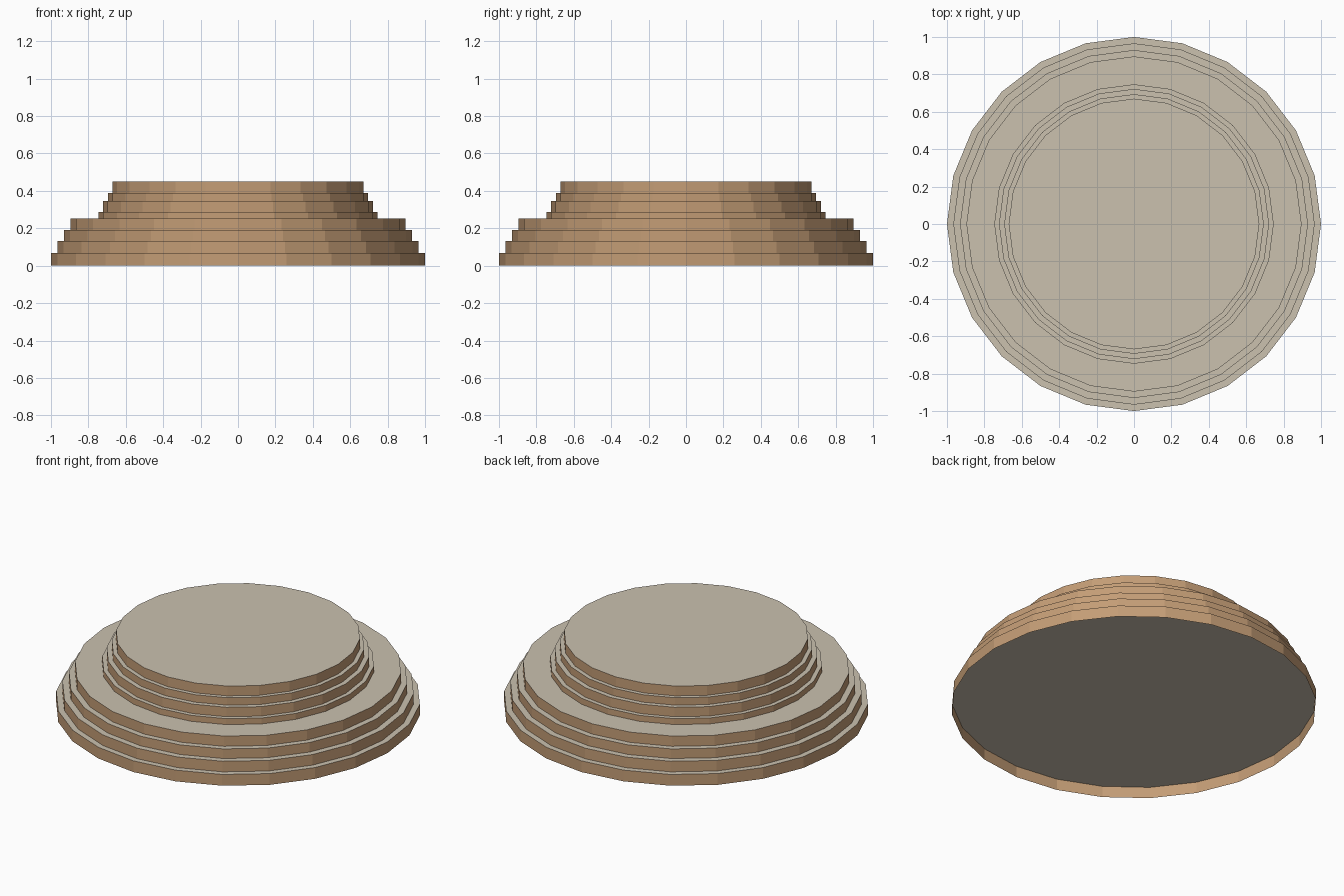
import bpy, bmesh, math

if "Cube" in bpy.data.objects:
    bpy.data.objects.remove(bpy.data.objects["Cube"])

SIDES = 24


def material(name, rgb):
    m = bpy.data.materials.new(name)
    m.diffuse_color = (*rgb, 1.0)
    m.use_nodes = True
    m.node_tree.nodes["Principled BSDF"].inputs["Base Color"].default_value = m.diffuse_color
    return m


side_mat = material("tan side", (0.552, 0.337, 0.181))
top_mat = material("grey beige top", (0.597, 0.533, 0.429))


def step(name, radius, z0, z1):
    """One step: an open-bottomed ring wall with a flat lid."""
    bm = bmesh.new()
    angles = [math.tau * i / SIDES for i in range(SIDES)]
    low, high = ([bm.verts.new((radius * math.cos(a), radius * math.sin(a), z))
                  for a in angles] for z in (z0, z1))
    for i in range(SIDES):
        j = (i + 1) % SIDES
        bm.faces.new((low[i], low[j], high[j], high[i])).material_index = 0
    bm.faces.new(high).material_index = 1
    mesh = bpy.data.meshes.new(name)
    bm.to_mesh(mesh)
    bm.free()
    mesh.materials.append(side_mat)
    mesh.materials.append(top_mat)
    bpy.context.collection.objects.link(bpy.data.objects.new(name, mesh))


# Radius and top height of each step, from the ground up
lower_tier = [(1.0, 0.068), (0.966, 0.132), (0.93, 0.19), (0.896, 0.252)]
upper_tier = [(0.747, 0.288), (0.722, 0.345), (0.694, 0.39), (0.67, 0.449)]

z = 0.0
for tier, steps in (("lower_step", lower_tier), ("upper_step", upper_tier)):
    for n, (radius, top) in enumerate(steps, 1):
        step(f"{tier}_{n}", radius, z, top)
        z = top
